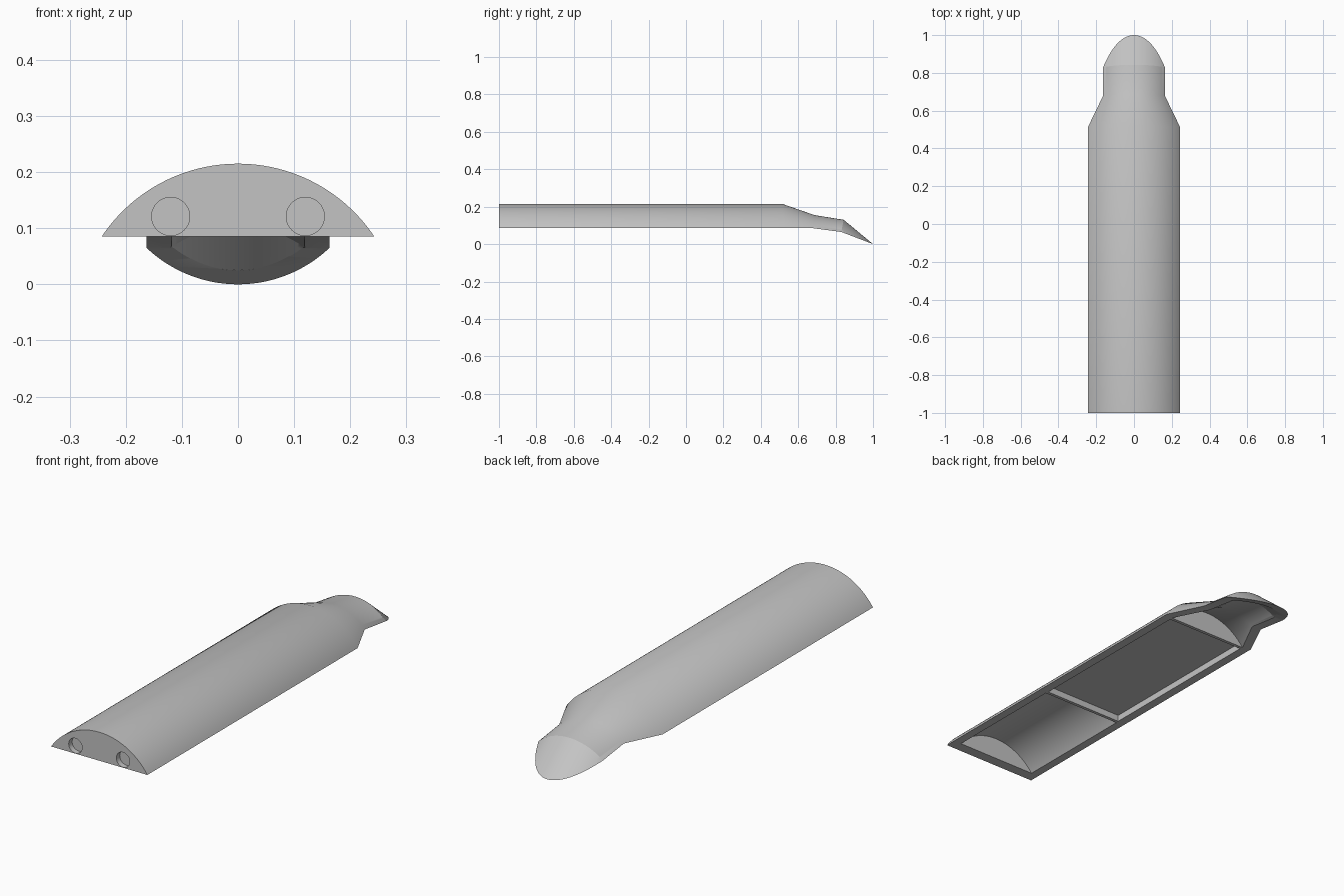
import bpy, bmesh, math
from mathutils import Matrix

if "Cube" in bpy.data.objects:
    bpy.data.objects.remove(bpy.data.objects["Cube"], do_unlink=True)

SEGMENTS = 48
RIM = 0.085  # height of the flat underside

grey = bpy.data.materials.new("plain_grey")
grey.use_nodes = True
colour = (0.55, 0.55, 0.55, 1)
grey.diffuse_color = colour
grey.node_tree.nodes["Principled BSDF"].inputs["Base Color"].default_value = colour


def add_object(name, bm):
    bmesh.ops.recalc_face_normals(bm, faces=bm.faces)
    mesh = bpy.data.meshes.new(name)
    bm.to_mesh(mesh)
    bm.free()
    mesh.materials.append(grey)
    obj = bpy.data.objects.new(name, mesh)
    bpy.context.collection.objects.link(obj)
    return obj


def half_width(radius, height):
    return math.sqrt(2 * radius * height - height * height)


def loft(name, sections, skirt=0):
    """Join arched sections (y, base z, half width, height, lean); skirt extends them down."""
    bm = bmesh.new()
    rings = []
    for y, base, w, h, lean in sections:
        radius = (w * w + h * h) / (2 * h)
        sweep = math.asin(min(1, w / radius))
        ring = []
        for i in range(SEGMENTS + 1):
            a = sweep * (2 * i / SEGMENTS - 1)
            rise = radius * math.cos(a) - radius + h
            ring.append(bm.verts.new((radius * math.sin(a), y + lean * rise, base + rise)))
        if skirt:
            ring.append(bm.verts.new((w, y, base - skirt)))
            ring.append(bm.verts.new((-w, y, base - skirt)))
        rings.append(ring)
    for r0, r1 in zip(rings, rings[1:]):
        for i in range(len(r0)):
            j = (i + 1) % len(r0)
            bm.faces.new((r0[i], r0[j], r1[j], r1[i]))
    bm.faces.new(rings[0])
    bm.faces.new(rings[-1])
    return add_object(name, bm)


def nose(y0, y1, z0, z1, w, h, lean):
    """Sections tapering to a rounded tip, cut from a constant-radius arch."""
    radius = (w * w + h * h) / (2 * h)
    steps = 20
    result = []
    for k in range(steps + 1):
        u = max(1 - k / steps, 0.02)
        t = 1 - u * u if k < steps else 1
        height = h * u * u
        result.append((y0 + (y1 - y0) * t, z0 + (z1 - z0) * t,
                       half_width(radius, height), height, lean))
    return result


# Outer shell: long arched body, shoulder, neck and drooping nose
body = loft("scoop_body", [
    (-1, RIM, 0.243, 0.13, 0),
    (0.515, RIM, 0.243, 0.13, 0),
    (0.68, RIM, 0.163, 0.07, 0.1),
] + nose(0.83, 1, 0.065, 0, 0.163, 0.065, 0.2))

cutters = []

# Front hollow behind the end wall
cutters.append(loft("front_hollow", [
    (-0.95, RIM, 0.204, 0.1, 0), (-0.365, RIM, 0.204, 0.1, 0)], 0.1))

# Rear hollow running out under the nose
cutters.append(loft("rear_hollow", [
    (0.505, RIM, 0.204, 0.1, 0),
    (0.67, RIM, 0.12, 0.042, 0),
] + nose(0.825, 0.935, 0.065, 0.025, 0.12, 0.038, 0), 0.1))

# Shallow rectangular pocket in the solid middle
bm = bmesh.new()
bmesh.ops.create_cube(bm, size=1)
bmesh.ops.scale(bm, vec=(0.404, 0.84, 0.1), verts=bm.verts)
bmesh.ops.translate(bm, vec=(0, 0.07, 0.065), verts=bm.verts)
cutters.append(add_object("underside_pocket", bm))

# Two round sockets in the front wall
for side in (-1, 1):
    bm = bmesh.new()
    place = Matrix.Translation((side * 0.12, -1, 0.121)) @ Matrix.Rotation(math.pi / 2, 4, "X")
    bmesh.ops.create_cone(bm, cap_ends=True, segments=40, radius1=0.034,
                          radius2=0.034, depth=0.05, matrix=place)
    cutters.append(add_object("socket", bm))

# Carve the hollows, then drop the cutters
bpy.ops.object.select_all(action="DESELECT")
bpy.context.view_layer.objects.active = body
body.select_set(True)
for cutter in cutters:
    cutter.hide_render = True
    mod = body.modifiers.new(cutter.name, "BOOLEAN")
    mod.operation = "DIFFERENCE"
    mod.solver = "EXACT"
    mod.object = cutter
    bpy.ops.object.modifier_apply(modifier=mod.name)
    bpy.data.objects.remove(cutter, do_unlink=True)

bpy.ops.object.shade_smooth_by_angle(angle=math.radians(25))
